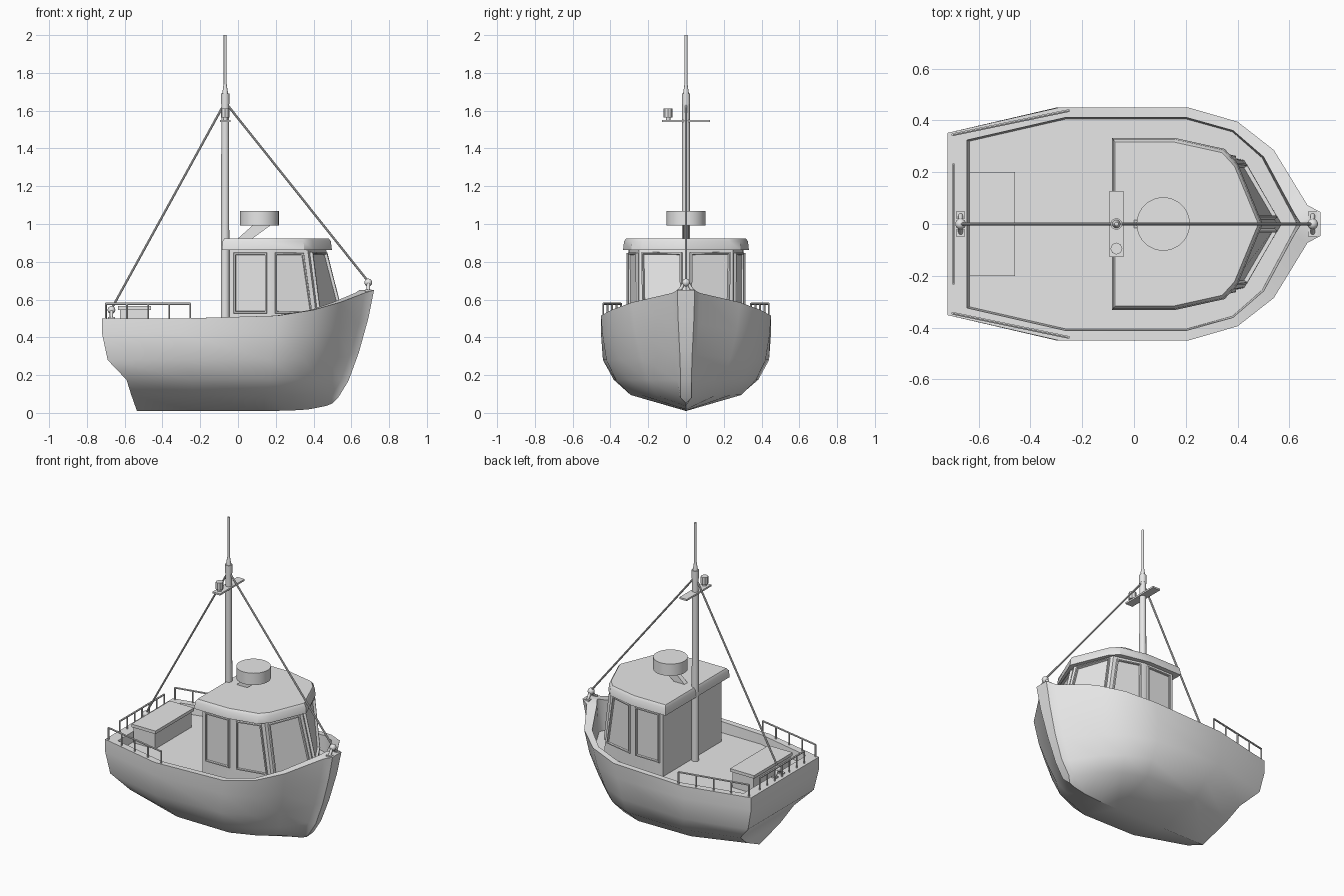
import bpy, bmesh
from mathutils import Vector

cube = bpy.data.objects.get("Cube")
if cube:
    bpy.data.objects.remove(cube, do_unlink=True)

grey = bpy.data.materials.new("light_grey")
grey.use_nodes = True
grey.diffuse_color = (0.8, 0.8, 0.8, 1)
grey.node_tree.nodes["Principled BSDF"].inputs["Base Color"].default_value = (0.8, 0.8, 0.8, 1)
parts = []


def finish(name, bm):
    bmesh.ops.remove_doubles(bm, verts=bm.verts, dist=0.0005)
    bmesh.ops.recalc_face_normals(bm, faces=bm.faces)
    mesh = bpy.data.meshes.new(name)
    bm.to_mesh(mesh)
    bm.free()
    mesh.materials.append(grey)
    obj = bpy.data.objects.new(name, mesh)
    bpy.context.collection.objects.link(obj)
    parts.append(obj)
    return obj


def loft(name, rings, cap_start=True):
    """Skin a stack of closed loops and cap the ends."""
    bm = bmesh.new()
    rows = [[bm.verts.new(p) for p in ring] for ring in rings]
    n = len(rows[0])
    for a, b in zip(rows, rows[1:]):
        for i in range(n):
            j = (i + 1) % n
            bm.faces.new((a[i], a[j], b[j], b[i]))
    bm.faces.new(rows[-1])
    if cap_start:
        bm.faces.new(rows[0][::-1])
    return finish(name, bm)


def both_sides(half):
    """Close a left-side outline with its mirrored right side."""
    return list(half) + [(x, -y, z) for x, y, z in reversed(half)]


def box(name, x, y, z):
    corners = [(x[0], y[0]), (x[1], y[0]), (x[1], y[1]), (x[0], y[1])]
    return loft(name, [[(a, b, h) for a, b in corners] for h in z])


def rod(name, start, end, r1, r2=None, sides=12):
    start, end = Vector(start), Vector(end)
    axis = end - start
    bm = bmesh.new()
    bmesh.ops.create_cone(bm, cap_ends=True, segments=sides, radius1=r1,
                          radius2=r1 if r2 is None else r2, depth=axis.length)
    bm.transform(axis.to_track_quat("Z", "Y").to_matrix().to_4x4())
    bmesh.ops.translate(bm, verts=bm.verts, vec=(start + end) / 2)
    return finish(name, bm)


def ball(name, centre, radius):
    bm = bmesh.new()
    bmesh.ops.create_uvsphere(bm, u_segments=14, v_segments=8, radius=radius)
    bmesh.ops.translate(bm, verts=bm.verts, vec=centre)
    return finish(name, bm)


# Hull: the sheer outline is narrowed and shortened level by level to the keel
sheer = [(-.72, .352, .5), (-.29, .45, .5), (.21, .45, .515), (.40, .395, .545),
         (.54, .286, .585), (.67, .073, .635), (.72, .046, .65)]
inner = [(-.635, .32), (-.26, .406), (.20, .406), (.38, .356),
         (.495, .255), (.612, .035), (.63, 0)]
# stern x, stem x, z aft, z forward, then width factors aft, amidships, forward
levels = [(-.535, .50, .01, .05, 0, 0, 0), (-.565, .53, .095, .08, .5, .69, .46),
          (-.59, .585, .175, .17, .79, .87, .6), (-.69, .64, .28, .32, .97, .98, .72),
          (-.72, .69, .42, .5, 1, 1, .91)]
MID = .4


def hull_level(x0, x1, z0, z1, aft, mid, fore):
    half = []
    for x, y, z in sheer:
        t = (x + .72) / 1.44
        if t < MID:
            w = aft + (mid - aft) * t / MID
        else:
            w = mid + (fore - mid) * ((t - MID) / (1 - MID)) ** 2
        stem = min(y, .028) if mid else 0
        half.append((x0 + (x1 - x0) * t, max(y * w, stem), z0 + (z1 - z0) * t ** 12))
    return both_sides(half)


DECK = .44
deck_edge = [(x, y, DECK) for x, y in inner]
# Inside of the bulwark slopes slightly out towards the rail
rail_edge = [(x + (s[0] - x) * .13, y + (s[1] - y) * .13, s[2])
             for (x, y), s in zip(inner, sheer)]
rings = [hull_level(*lv) for lv in levels]
rings += [both_sides(h) for h in (sheer, rail_edge, deck_edge)]
loft("hull_and_deck", rings, cap_start=False)

# Cabin walls with framed windows
wall_top = [(-.045, .305), (.175, .303), (.368, .25), (.465, 0)]
wall_base = [(-.045, .305), (.175, .303), (.425, .247), (.57, 0)]


def wall_ring(z):
    t = (z - DECK) / (.87 - DECK)
    half = [(a[0] + (b[0] - a[0]) * t, a[1] + (b[1] - a[1]) * t, z)
            for a, b in zip(wall_base, wall_top)]
    return half + [(x, -y, h) for x, y, h in reversed(half[:-1])]


cabin = loft("cabin", [wall_ring(z) for z in (DECK, .505, .87)])
bm = bmesh.new()
bm.from_mesh(cabin.data)
bm.normal_update()
glazed = [f for f in bm.faces if abs(f.normal.z) < .6 and f.normal.x > -.5
          and f.calc_center_median().z > .6]
windscreen = [f for f in glazed if f.normal.x > .6]
side_panes = [f for f in glazed if f.normal.x <= .6]
# margin, raised frame, frame face, recessed pane
for panes, margin, rise in ((windscreen, .028, .015), (side_panes, .03, .01)):
    for thickness, depth in ((margin, 0), (.004, rise), (.01, 0), (.003, -rise)):
        bmesh.ops.inset_individual(bm, faces=panes, thickness=thickness, depth=depth)
bm.to_mesh(cabin.data)
bm.free()

# Cabin roof with a chamfered upper edge
roof = [(-.085, .333), (.155, .333), (.35, .29), (.4, .235), (.497, 0)]


def roof_ring(z, scale):
    half = [(.16 + (x - .16) * scale, y * scale, z) for x, y in roof]
    return half + [(x, -y, h) for x, y, h in reversed(half[:-1])]


loft("cabin_roof", [roof_ring(.863, 1), roof_ring(.908, .985), roof_ring(.924, .95)])

# Radar drum on a slanted bracket
rod("radar_drum", (.113, 0, .992), (.113, 0, 1.07), .103, sides=40)
loft("radar_bracket", [[(x, y, z) for x, y in ((a, -.016), (b, -.016), (b, .016), (a, .016))]
                       for a, b, z in ((-.01, .065, .915), (.08, .175, .995))])

# Mast, antenna, crossbar and lamp
MX = -.068
rod("mast", (MX, 0, DECK), (MX, 0, 1.64), .023, .02, 20)
rod("mast_collar", (MX, 0, 1.635), (MX, 0, 1.69), .022, sides=20)
rod("antenna_base", (MX, 0, 1.69), (MX, 0, 1.74), .016, .008)
rod("antenna", (MX, 0, 1.74), (MX, 0, 2), .008)
box("crossbar", (MX - .027, MX + .027), (-.128, .128), (1.54, 1.551))
rod("lamp_foot", (MX, -.095, 1.55), (MX, -.095, 1.568), .012)
rod("lamp", (MX, -.095, 1.565), (MX, -.095, 1.612), .023, sides=8)

# Stays with their anchor fittings
for end, x, z in (("bow", .69, .645), ("stern", -.67, .5)):
    rod(end + "_stay", (MX, 0, 1.645), (x, 0, z + .05), .006, sides=8)
    ball(end + "_anchor_eye", (x, 0, z + .045), .021)
    for side, s in (("left", 1), ("right", -1)):
        rod(f"{end}_anchor_{side}_leg", (x, s * .036, z), (x, s * .008, z + .045), .009)
        box(f"{end}_anchor_{side}_foot", (x - .018, x + .018),
            sorted((s * .022, s * .048)), (z - .012, z + .008))

# Storage box with lid on the aft deck
box("storage_box", (-.625, -.47), (-.19, .19), (DECK, .545))
box("storage_lid", (-.635, -.46), (-.2, .2), (.545, .565))


# Railings round the stern
def railing(name, start, end, posts):
    start, end = Vector(start), Vector(end)
    up = Vector((0, 0, .078))
    rod(name + "_top", start + up, end + up, .006, sides=6)
    for i in range(posts):
        p = start.lerp(end, i / (posts - 1))
        rod(f"{name}_post_{i + 1}", p, p + up, .005, sides=6)


railing("stern_railing", (-.698, -.23, .5), (-.698, .23, .5), 7)
for side, s in (("left", 1), ("right", -1)):
    railing(side + "_railing", (-.7, s * .345, .5), (-.252, s * .438, .5), 5)

# Smooth shading with crisp edges
bpy.ops.object.select_all(action="DESELECT")
for obj in parts:
    obj.select_set(True)
bpy.context.view_layer.objects.active = parts[0]
bpy.ops.object.shade_smooth_by_angle(angle=.6)
